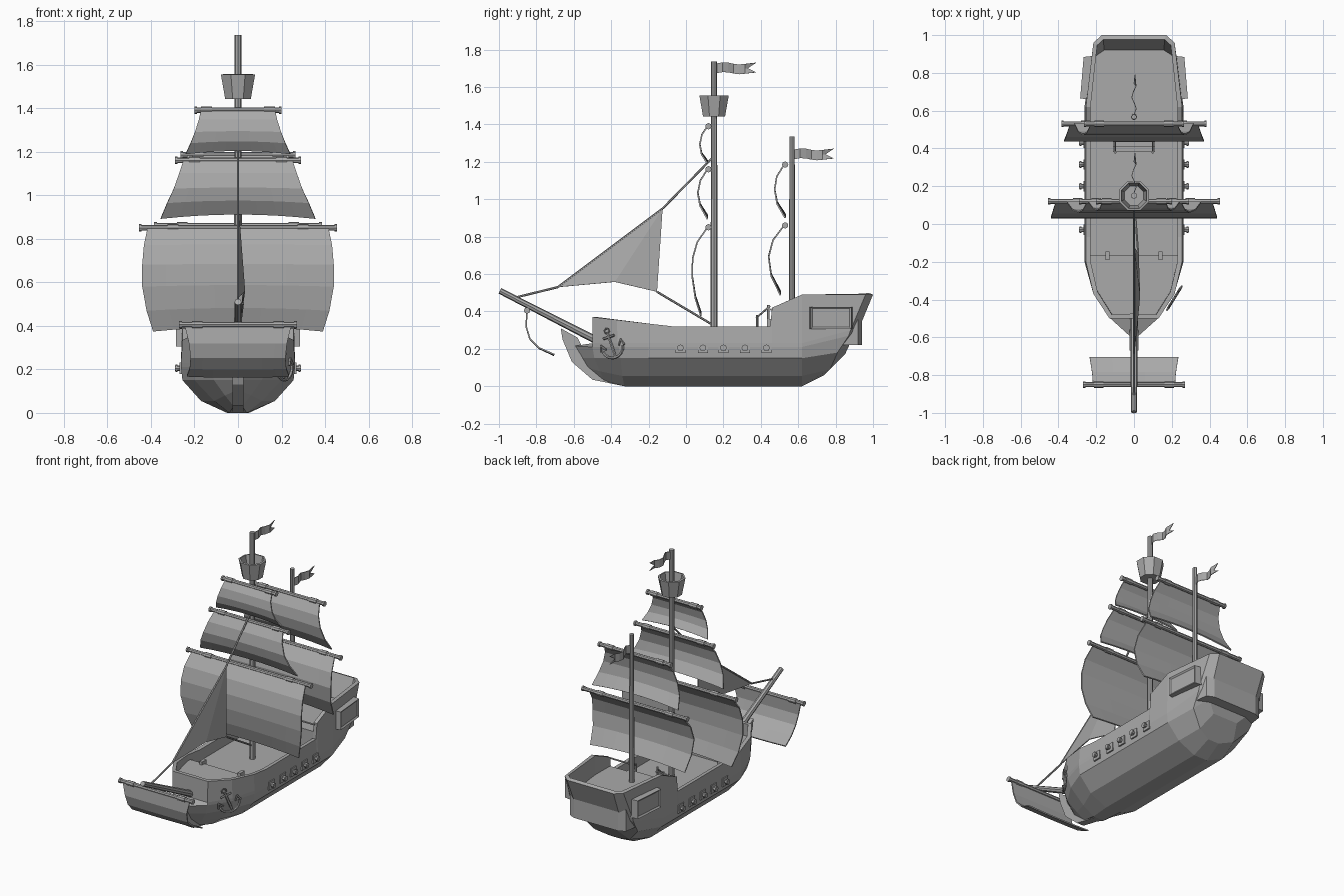
import bpy, bmesh, math
from mathutils import Vector, Matrix

cube = bpy.data.objects.get("Cube")
if cube:
    bpy.data.objects.remove(cube, do_unlink=True)

grey = bpy.data.materials.new("plain grey")
grey.use_nodes = True
grey.diffuse_color = (0.4, 0.4, 0.4, 1)
grey.node_tree.nodes["Principled BSDF"].inputs["Base Color"].default_value = (0.4, 0.4, 0.4, 1)


def finish(name, bm, solid=0, offset=0):
    bmesh.ops.recalc_face_normals(bm, faces=bm.faces)
    mesh = bpy.data.meshes.new(name)
    bm.to_mesh(mesh)
    bm.free()
    mesh.materials.append(grey)
    ob = bpy.data.objects.new(name, mesh)
    bpy.context.collection.objects.link(ob)
    if solid:
        mod = ob.modifiers.new("thickness", 'SOLIDIFY')
        mod.thickness, mod.offset = solid, offset
    return ob


def rod(name, a, b, r1, r2=None, sides=8):
    a, b = Vector(a), Vector(b)
    turn = (b - a).to_track_quat('Z', 'Y').to_matrix().to_4x4()
    bm = bmesh.new()
    bmesh.ops.create_cone(bm, cap_ends=True, segments=sides, radius1=r1,
                          radius2=r1 if r2 is None else r2, depth=(b - a).length,
                          matrix=Matrix.Translation((a + b) / 2) @ turn)
    return finish(name, bm)


def box(name, low, high):
    low, high = Vector(low), Vector(high)
    bm = bmesh.new()
    bmesh.ops.create_cube(bm, matrix=Matrix.Translation((low + high) / 2)
                          @ Matrix.Diagonal((*(high - low), 1)))
    return finish(name, bm)


def grid(name, rows, solid=0, offset=0, capped=False):
    """Skin a list of equally long point rows."""
    bm = bmesh.new()
    vs = [[bm.verts.new(p) for p in row] for row in rows]
    for a, b in zip(vs, vs[1:]):
        for j in range(len(a) - 1):
            bm.faces.new((a[j], a[j + 1], b[j + 1], b[j]))
    if capped:
        for r in (vs[0], vs[-1]):
            n = len(r) - 1
            for j in range(n // 2):
                bm.faces.new((r[j], r[j + 1], r[n - j - 1], r[n - j]))
    return finish(name, bm, solid, offset)


def prism(name, outline, vec):
    bm = bmesh.new()
    face = bm.faces.new([bm.verts.new(p) for p in outline])
    ext = bmesh.ops.extrude_face_region(bm, geom=[face])["geom"]
    bmesh.ops.translate(bm, vec=vec, verts=[v for v in ext if isinstance(v, bmesh.types.BMVert)])
    return finish(name, bm)


# Hull: half sections from keel to rail, bow to stern
def midship(y, rail):
    return [(.05, y, 0), (.17, y, .055), (.255, y, .15), (.262, y, .21), (.262, y, .23), (.255, y, rail)]


stations = [
    [(.015, -.47, .05), (.015, -.53, .1), (.015, -.56, .15), (.015, -.6, .215), (.015, -.5, .23), (.015, -.5, .37)],
    [(.02, -.44, .03), (.06, -.46, .08), (.11, -.49, .15), (.125, -.5, .21), (.127, -.5, .23), (.13, -.5, .37)],
    [(.04, -.33, 0), (.11, -.34, .055), (.2, -.35, .15), (.215, -.36, .21), (.215, -.365, .23), (.215, -.37, .355)],
    midship(-.2, .335), midship(-.07, .32), midship(.45, .32), midship(.46, .42), midship(.62, .49),
    [(.04, .74, .06), (.13, .77, .09), (.215, .81, .18), (.225, .87, .27), (.225, .88, .3), (.215, .96, .49)],
    [(.03, .81, .13), (.09, .85, .17), (.15, .88, .235), (.165, .93, .32), (.165, .94, .345), (.17, 1, .49)],
]
rows = [[(-x, y, z) for x, y, z in reversed(s)] + s for s in stations]
grid("hull", rows, .025, -1, True)

# Stem and keel blade
stem = [(-.67, .31), (-.66, .25), (-.61, .13), (-.5, .035), (-.33, 0), (-.3, .04), (-.46, .09), (-.56, .22), (-.58, .26)]
prism("stem", [(-.025, y, z) for y, z in stem], (.05, 0, 0))


# Decks
def deck(name, edge, z, depth):
    outline = [(x, y, z) for x, y in edge] + [(-x, y, z) for x, y in reversed(edge)]
    prism(name, outline, (0, 0, -depth))


deck("fore_deck", [(.12, -.485), (.2, -.36), (.245, -.2), (.245, -.165)], .29, .08)
deck("main_deck", [(.2, -.3), (.245, -.17), (.245, .5)], .24, .03)
deck("quarter_deck", [(.245, .46), (.245, .63), (.205, .92), (.16, .94)], .36, .14)
for s in (-1, 1):
    box("fore_ladder", (s * .14 - .01, -.19, .24), (s * .14 + .01, -.145, .31))

# Stairs with handrail posts
for i in range(3):
    box("stair_step", (-.11, .38 + i * .027, .24), (.11, .47, .28 + i * .04))
for s in (-1, 1):
    for y, top in ((.38, .38), (.44, .435)):
        rod("stair_post", (s * .1, y, .24), (s * .1, y, top), .007, sides=6)
    rod("stair_handrail", (s * .1, .375, .365), (s * .1, .45, .43), .005, sides=6)
rod("deck_rail", (-.24, .455, .41), (-.1, .455, .41), .006, sides=6)
rod("deck_rail", (.1, .455, .41), (.24, .455, .41), .006, sides=6)

# Gun ports and cannons, stern galleries
for s in (-1, 1):
    for y in (-.03, .09, .2, .315, .43):
        box("gun_port", (s * .262 - .006, y - .027, .178), (s * .262 + .006, y + .027, .232))
        rod("cannon", (s * .24, y, .205), (s * .29, y, .205), .012)
        rod("cannon_muzzle", (s * .278, y, .205), (s * .288, y, .205), .018)
    bm = bmesh.new()
    corners = [(.66, .305), (.89, .305), (.89, .425), (.66, .425)]
    inner = [bm.verts.new((s * (.25 - (y - .66) * .15), y, z)) for y, z in corners]
    outer = [bm.verts.new((s * (.285 - (y - .66) * .08), .775 + (y - .775) * .95, z)) for y, z in corners]
    for k in range(4):
        bm.faces.new((inner[k], inner[k - 1], outer[k - 1], outer[k]))
    front = bm.faces.new(outer)
    bm.faces.new(inner)
    bmesh.ops.recalc_face_normals(bm, faces=bm.faces)
    bmesh.ops.inset_individual(bm, faces=[front], thickness=.015, depth=-.008)
    finish("stern_gallery", bm)

# Masts, lookout, bowsprit
rod("main_mast", (0, .15, .2), (0, .15, 1.735), .019, .016)
rod("aft_mast", (0, .567, .3), (0, .567, 1.335), .017, .014)
rod("bowsprit", (0, -.42, .215), (0, -.995, .51), .021, .016)
bm = bmesh.new()
bmesh.ops.create_cone(bm, cap_ends=True, segments=8, radius1=.055, radius2=.073, depth=.105,
                      matrix=Matrix.Translation((0, .15, 1.503)) @ Matrix.Rotation(math.pi / 8, 4, 'Z'))
bmesh.ops.delete(bm, geom=[f for f in bm.faces if f.normal.z > .9], context='FACES')
finish("lookout", bm, .012, -1)


# Yards and square sails: profile rows are (y, z, half width)
def square_sail(name, half, y, z, profile, arch):
    rod(name + "_yard", (-half, y, z), (half, y, z), .013)
    for s in (-1, 1):
        rod(name + "_yard_end", (s * (half - .012), y, z), (s * half, y, z), .017)
        rod(name + "_collar", (s * half * .6, y, z), (s * (half * .6 + .05), y, z), .017)
    n = len(profile) - 1
    rows = [[(u / 4 * w, py, pz + arch * (1 - u * u / 16) * (i / n) ** 2) for u in range(-4, 5)]
            for i, (py, pz, w) in enumerate(profile)]
    grid(name, rows, .008)


square_sail("main_course", .455, .12, .85, [
    (.115, .85, .415), (.06, .77, .432), (.035, .68, .44), (.034, .58, .44), (.05, .47, .42), (.08, .375, .39)], .02)
square_sail("main_topsail", .29, .12, 1.16, [
    (.115, 1.16, .25), (.077, 1.1, .27), (.063, 1.03, .295), (.075, .965, .325), (.115, .893, .355)], .02)
square_sail("main_upper_sail", .2, .12, 1.39, [
    (.115, 1.39, .17), (.085, 1.345, .18), (.074, 1.29, .198), (.083, 1.24, .217), (.115, 1.19, .24)], .015)
square_sail("aft_course", .385, .53, .86, [
    (.525, .86, .34), (.465, .78, .36), (.442, .69, .37), (.455, .59, .36), (.505, .487, .345)], .02)
square_sail("aft_topsail", .265, .53, 1.185, [
    (.525, 1.185, .23), (.485, 1.12, .25), (.474, 1.05, .27), (.487, .975, .295), (.53, .9, .315)], .02)
square_sail("bow_sail", .27, -.85, .405, [
    (-.85, .4, .245), (-.855, .32, .225), (-.835, .255, .218), (-.785, .205, .222), (-.705, .17, .235)], -.005)

# Triangular stay sail and its ropes
bm = bmesh.new()
tack, head, foot, clew = [bm.verts.new(p) for p in (
    (0, -.685, .53), (0, -.125, .95), (.03, -.38, .558), (.022, -.155, .505))]
bm.faces.new((tack, head, foot))
bm.faces.new((foot, head, clew))
finish("stay_sail", bm, .006)
for a, b in (((0, .14, 1.22), (0, -.125, .95)), ((0, -.125, .95), (0, -.685, .53)),
             ((0, -.685, .53), (0, -.91, .475)), ((.022, -.155, .505), (0, .14, .33))):
    rod("stay_rope", a, b, .006, sides=6)


# Swallow-tailed flags
def flag(name, y, z):
    rows = []
    for i in range(7):
        t = i / 6
        x, rise = .012 * math.sin(t * 9), .006 * math.sin(t * 7)
        tip = .03 if i == 6 else 0
        rows.append([(x, y + t * .18 + (tip if k else 0), z + rise + k * .026) for k in (-1, 0, 1)])
    rows[-1][1] = (0, y + .165, z)
    grid(name, rows, .004)


flag("main_flag", .165, 1.7)
flag("aft_flag", .58, 1.24)


# Anchor lying against the bow
def on_bow(a, b):
    c, s = math.cos(.33), math.sin(.33)
    y, z = -.4 + a * c - b * s, .225 + a * s + b * c
    return (.147 + (y + .5) * .62, y, z)


def anchor_part(name, pts, r):
    for p, q in zip(pts, pts[1:]):
        rod(name, on_bow(*p), on_bow(*q), r, sides=6)


anchor_part("anchor_shank", [(0, .06), (0, -.075)], .008)
anchor_part("anchor_stock", [(-.03, .04), (.03, .04)], .007)
arc = [(.055 * math.sin(t), -.02 - .055 * math.cos(t)) for t in [(i - 4) * .36 for i in range(9)]]
anchor_part("anchor_arms", arc, .008)
ring = [(.014 * math.sin(i * math.pi / 3), .074 + .014 * math.cos(i * math.pi / 3)) for i in range(7)]
anchor_part("anchor_ring", ring, .004)
for s in (-1, 1):
    anchor_part("anchor_fluke", [(s * .036, -.02), (s * .055, .01), (s * .066, -.025)], .006)
